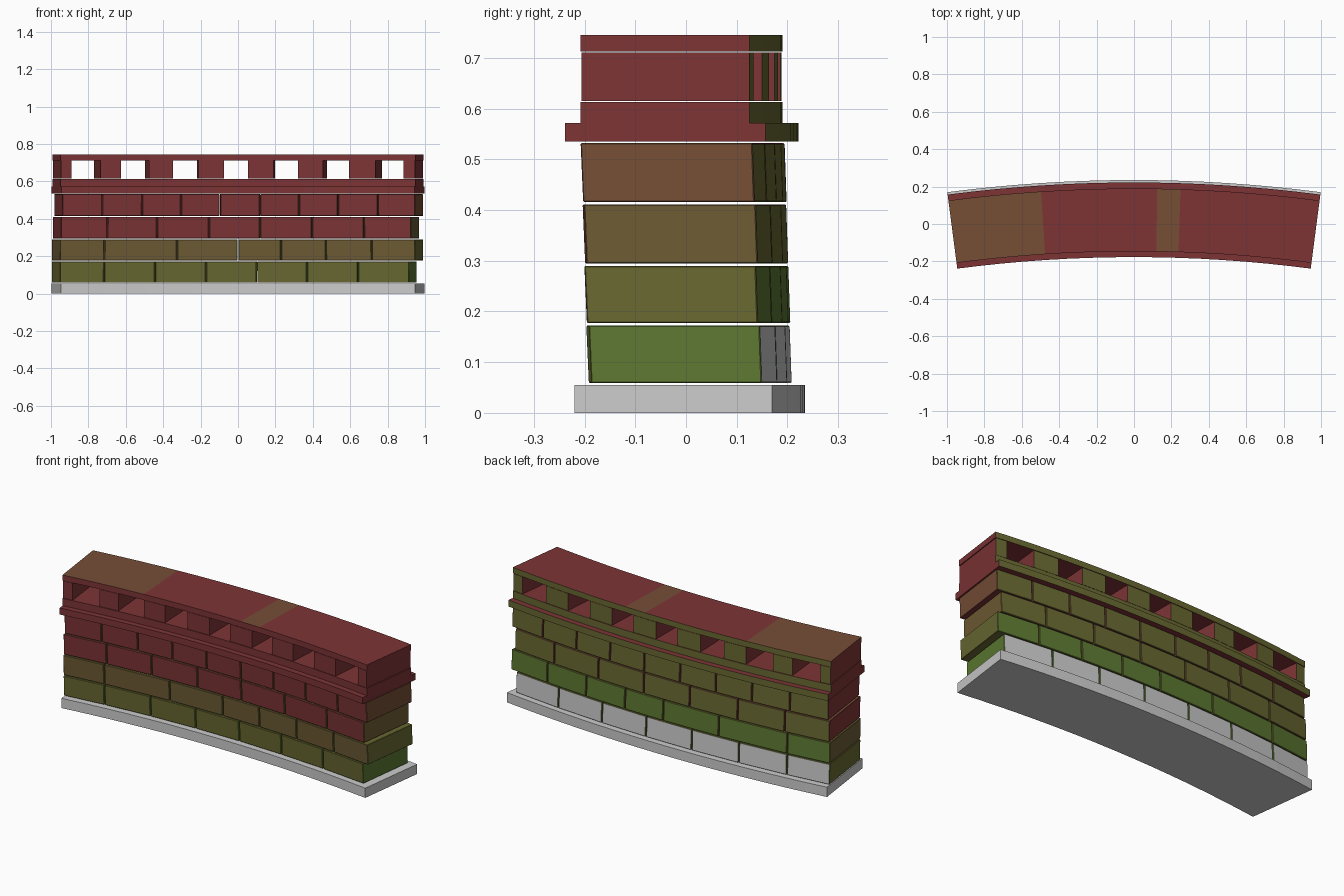
import bpy, bmesh
from math import sin, cos

if "Cube" in bpy.data.objects:
    bpy.data.objects.remove(bpy.data.objects["Cube"])

CY = -7.465            # centre of the wall's curve lies far in front
HALF = 0.13            # half angle of the wall

mats = {}


def mat(rgb):
    """One shared material per colour; None stays plain grey."""
    rgb = rgb or (0.8, 0.8, 0.8)
    if rgb not in mats:
        m = bpy.data.materials.new("stone_%d" % len(mats))
        m.diffuse_color = (*rgb, 1)
        m.use_nodes = True
        m.node_tree.nodes["Principled BSDF"].inputs["Base Color"].default_value = m.diffuse_color
        mats[rgb] = m
    return mats[rgb]


def block(bm, a0, a1, rf, rb, z0, z1, n=1, lean=(0, 0), stained=()):
    """Curved block. Slots: 0 front, 1 back, 2 left end, 3 right end, 4 top/bottom, 5 stain."""
    rings = []
    for i in range(n + 1):
        a = a0 + (a1 - a0) * i / n
        pts = ((rf, z0), (rb, z0), (rb + lean[1], z1), (rf + lean[0], z1))
        rings.append([bm.verts.new((r * sin(a), CY + r * cos(a), z)) for r, z in pts])
    slots = (4, 1, 4, 0)
    for i, (p, q) in enumerate(zip(rings, rings[1:])):
        for k in range(4):
            j = (k + 1) % 4
            f = bm.faces.new((p[k], p[j], q[j], q[k]))
            f.material_index = 5 if k == 2 and i in stained else slots[k]
    bm.faces.new(rings[0]).material_index = 2
    bm.faces.new(rings[-1]).material_index = 3


def finish(name, bm, colours=None, bevel=0):
    bmesh.ops.recalc_face_normals(bm, faces=bm.faces)
    me = bpy.data.meshes.new(name)
    bm.to_mesh(me)
    bm.free()
    ob = bpy.data.objects.new(name, me)
    bpy.context.collection.objects.link(ob)
    for c in colours or ():
        me.materials.append(mat(c))
    if bevel:
        m = ob.modifiers.new("worn_edges", "BEVEL")
        m.width, m.segments = bevel, 1
    return ob


def slab(name, rf, rb, z0, z1, colours=None, stained=()):
    bm = bmesh.new()
    block(bm, -HALF, HALF, rf, rb, z0, z1, 16, stained=stained)
    finish(name, bm, colours)


RED = (0.205, 0.034, 0.036)
RUST = (0.18, 0.075, 0.036)
BROWN = (0.155, 0.105, 0.034)
OLIVE = (0.14, 0.14, 0.032)
MOSS = (0.11, 0.19, 0.032)

# base plinth
slab("base", 7.307, 7.70, 0, 0.055)

# brick courses: bottom, top, end angles, x of front joints, colours
courses = [
    (0.059, 0.172, -0.130, 0.1248, (-.717, -.444, -.171, .10, .369, .642),
     (OLIVE, None, OLIVE, MOSS, OLIVE)),
    (0.177, 0.290, -0.130, 0.1295, (-.716, -.326, 0, .23, .47, .716),
     (BROWN, MOSS, BROWN, OLIVE, OLIVE)),
    (0.295, 0.411, -0.1295, 0.1265, (-.70, -.433, -.155, .118, .396, .674),
     (RED, OLIVE, RED, BROWN, RUST)),
    (0.416, 0.532, -0.1285, 0.1295, (-.727, -.513, -.305, -.096, .118, .326, .535, .749),
     (RED, OLIVE, RED, RUST, RED)),
]
for i, (z0, z1, a0, a1, joints, cols) in enumerate(courses):
    bm = bmesh.new()
    rf = 7.335 - 0.033 * (z0 - 0.06)
    rb = 7.674 - 0.028 * (z0 - 0.06)
    edges = [a0] + [x / rf for x in joints] + [a1]
    gap = 0.0004
    for k, (l, r) in enumerate(zip(edges, edges[1:])):
        block(bm, l + gap * (k > 0), r - gap * (k < len(edges) - 2),
              rf, rb, z0, z1, 1, (-0.005, -0.004))
    finish("brick_course_%d" % (i + 1), bm, cols, 0.002)

# projecting cornice and the ledge above it
TRIM = (RED, OLIVE, RED, RED, RED, RUST)
slab("cornice", 7.288, 7.687, 0.535, 0.572, TRIM)
slab("ledge", 7.319, 7.655, 0.572, 0.613, TRIM)

# parapet posts, given by the x span seen from the front
bm = bmesh.new()
RF, RB = 7.319, 7.655
for x0, x1 in ((-.992, -.893), (-.77, -.626), (-.497, -.348), (-.22, -.075),
               (.053, .198), (.32, .476), (.594, .77), (.888, .992)):
    block(bm, x0 / (RB if x0 < 0 else RF), x1 / (RF if x1 < 0 else RB),
          RF + .001, RB - .001, 0.615, 0.711)
finish("parapet_posts", bm, TRIM)

# coping on top of the posts, with a few mossy stains
slab("coping", RF, RB, 0.713, 0.745, TRIM, (0, 1, 2, 3, 9))
